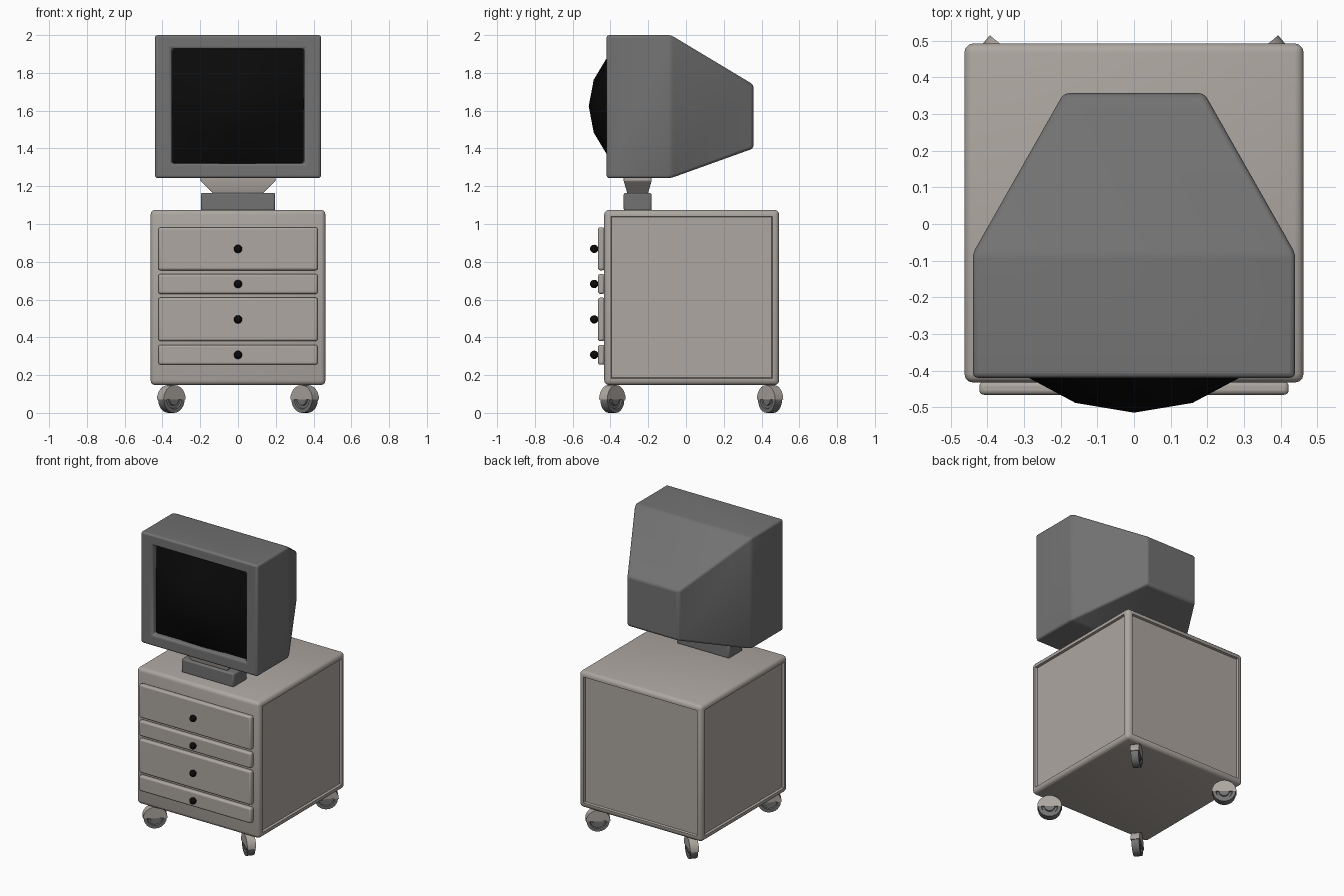
import bpy, bmesh, math
from mathutils import Vector

if "Cube" in bpy.data.objects:
    bpy.data.objects.remove(bpy.data.objects["Cube"])


def mat(name, rgb):
    m = bpy.data.materials.new(name)
    m.diffuse_color = (*rgb, 1)
    m.use_nodes = True
    m.node_tree.nodes["Principled BSDF"].inputs["Base Color"].default_value = m.diffuse_color
    return m


BEIGE = mat("warm grey", (0.42, 0.385, 0.355))
GREY = mat("dark grey", (0.168, 0.168, 0.168))
BLACK = mat("black", (0.003, 0.003, 0.003))


def finish(name, bm, material, bevel=0.0, segs=2, smooth=35):
    bmesh.ops.recalc_face_normals(bm, faces=bm.faces)
    me = bpy.data.meshes.new(name)
    bm.to_mesh(me)
    bm.free()
    me.materials.append(material)
    ob = bpy.data.objects.new(name, me)
    bpy.context.collection.objects.link(ob)
    if bevel:
        b = ob.modifiers.new("bevel", "BEVEL")
        b.width, b.segments, b.limit_method = bevel, segs, "ANGLE"
        b.angle_limit = math.radians(18)
    bpy.ops.object.select_all(action="DESELECT")
    ob.select_set(True)
    bpy.context.view_layer.objects.active = ob
    bpy.ops.object.shade_smooth_by_angle(angle=math.radians(smooth))
    return ob


def box_bm(lo, hi):
    bm = bmesh.new()
    bmesh.ops.create_cube(bm, size=1)
    for v in bm.verts:
        v.co = [l + (c + 0.5) * (h - l) for c, l, h in zip(v.co, lo, hi)]
    return bm


def loft(rings):
    """Join four-sided rings of points and cap both ends."""
    bm = bmesh.new()
    rows = [[bm.verts.new(p) for p in r] for r in rings]
    for a, b in zip(rows, rows[1:]):
        for i in range(4):
            j = (i + 1) % 4
            bm.faces.new((a[i], a[j], b[j], b[i]))
    bm.faces.new(rows[0])
    bm.faces.new(rows[-1])
    return bm


# Cabinet with recessed side and back panels
bm = box_bm((-0.463, -0.433, 0.147), (0.463, 0.493, 1.075))
bmesh.ops.bevel(bm, geom=bm.edges[:], offset=0.025, segments=3, profile=0.5, affect="EDGES")
bm.normal_update()
for d in ((1, 0, 0), (-1, 0, 0), (0, 1, 0)):
    face = max((f for f in bm.faces if f.normal.dot(Vector(d)) > 0.99), key=lambda f: f.calc_area())
    bmesh.ops.inset_region(bm, faces=[face], thickness=0.015)
    bmesh.ops.inset_region(bm, faces=[face], thickness=0.005, depth=-0.015)
finish("cabinet", bm, BEIGE, smooth=40)

# Drawers and knobs
for i, (z0, z1) in enumerate([(0.255, 0.36), (0.38, 0.61), (0.63, 0.735), (0.755, 0.982)]):
    finish(f"drawer_{i + 1}", box_bm((-0.422, -0.466, z0), (0.422, -0.43, z1)), BEIGE, 0.012, 3)
    bm = bmesh.new()
    bmesh.ops.create_uvsphere(bm, u_segments=16, v_segments=10, radius=0.022)
    bmesh.ops.translate(bm, verts=bm.verts, vec=(0, -0.486, (z0 + z1) / 2))
    finish(f"knob_{i + 1}", bm, BLACK)

# Monitor stand: foot and flared neck
finish("stand_foot", box_bm((-0.197, -0.33, 1.07), (0.197, -0.182, 1.165)), GREY, 0.01)


def flat_ring(z, w, y0, y1):
    return [(-w, y0, z), (w, y0, z), (w, y1, z), (-w, y1, z)]


finish("stand_neck", loft([flat_ring(1.16, 0.13, -0.31, -0.202), flat_ring(1.228, 0.198, -0.33, -0.182),
                           flat_ring(1.25, 0.198, -0.33, -0.182)]), BEIGE, 0.004)


# Monitor housing: screen recess, front rim, box, tapered back
def upright_ring(y, w, z0, z1):
    return [(-w, y, z0), (w, y, z0), (w, y, z1), (-w, y, z1)]


finish("monitor_housing", loft([upright_ring(*r) for r in (
    (-0.38, 0.35, 1.32, 1.928), (-0.42, 0.35, 1.32, 1.928), (-0.42, 0.44, 1.243, 2.0),
    (-0.08, 0.44, 1.243, 2.0), (0.357, 0.192, 1.4, 1.738))]), GREY, 0.014, 3)

# Bulging screen
bm = bmesh.new()
bmesh.ops.create_grid(bm, x_segments=4, y_segments=4, size=1)
for v in bm.verts:
    x, z = v.co.x, v.co.y
    x, z = x * (0.32 if abs(x) < 0.9 else 0.35), z * (0.28 if abs(z) < 0.9 else 0.304)
    v.co = (x, min(-0.385, -0.515 + 1.05 * x * x + 1.35 * z * z), 1.624 + z)
finish("screen", bm, BLACK)

# Casters, turned outward at each corner
def caster(name, sx, sy, y):
    ang = math.atan2(0.64 * sy, 0.77 * sx)
    out = Vector((math.cos(ang), math.sin(ang), 0))
    side = Vector((-out.y, out.x, 0))
    mid = Vector((0.353 * sx, y, 0.071))

    def disc(part, radius, half, a0, a1, n, material, hub=False):
        full = a1 - a0 > 6
        angs = [a0 + (a1 - a0) * i / n for i in range(n if full else n + 1)]
        bm = bmesh.new()
        pts = [out * radius * math.cos(a) + Vector((0, 0, radius * math.sin(a))) for a in angs]
        f = bm.faces.new([bm.verts.new(mid + p - side * half) for p in pts])
        new = bmesh.ops.extrude_face_region(bm, geom=[f])["geom"]
        bmesh.ops.translate(bm, verts=[e for e in new if isinstance(e, bmesh.types.BMVert)], vec=side * 2 * half)
        bmesh.ops.recalc_face_normals(bm, faces=bm.faces)
        if hub:  # sunken ring around a raised hub
            for cap in [f for f in bm.faces if len(f.verts) > 4]:
                bmesh.ops.inset_region(bm, faces=[cap], thickness=0.02)
                bmesh.ops.inset_region(bm, faces=[cap], thickness=0.004, depth=-0.008)
                bmesh.ops.inset_region(bm, faces=[cap], thickness=0.014)
                bmesh.ops.inset_region(bm, faces=[cap], thickness=0.002, depth=0.008)
        finish(name + part, bm, material)

    disc("_wheel", 0.071, 0.024, 0, 2 * math.pi, 24, GREY, True)
    disc("_cover", 0.076, 0.028, 0, math.pi, 12, BEIGE)


for sx, label in ((-1, "left"), (1, "right")):
    caster(f"front_{label}_caster", sx, -1, -0.39)
    caster(f"back_{label}_caster", sx, 1, 0.445)
